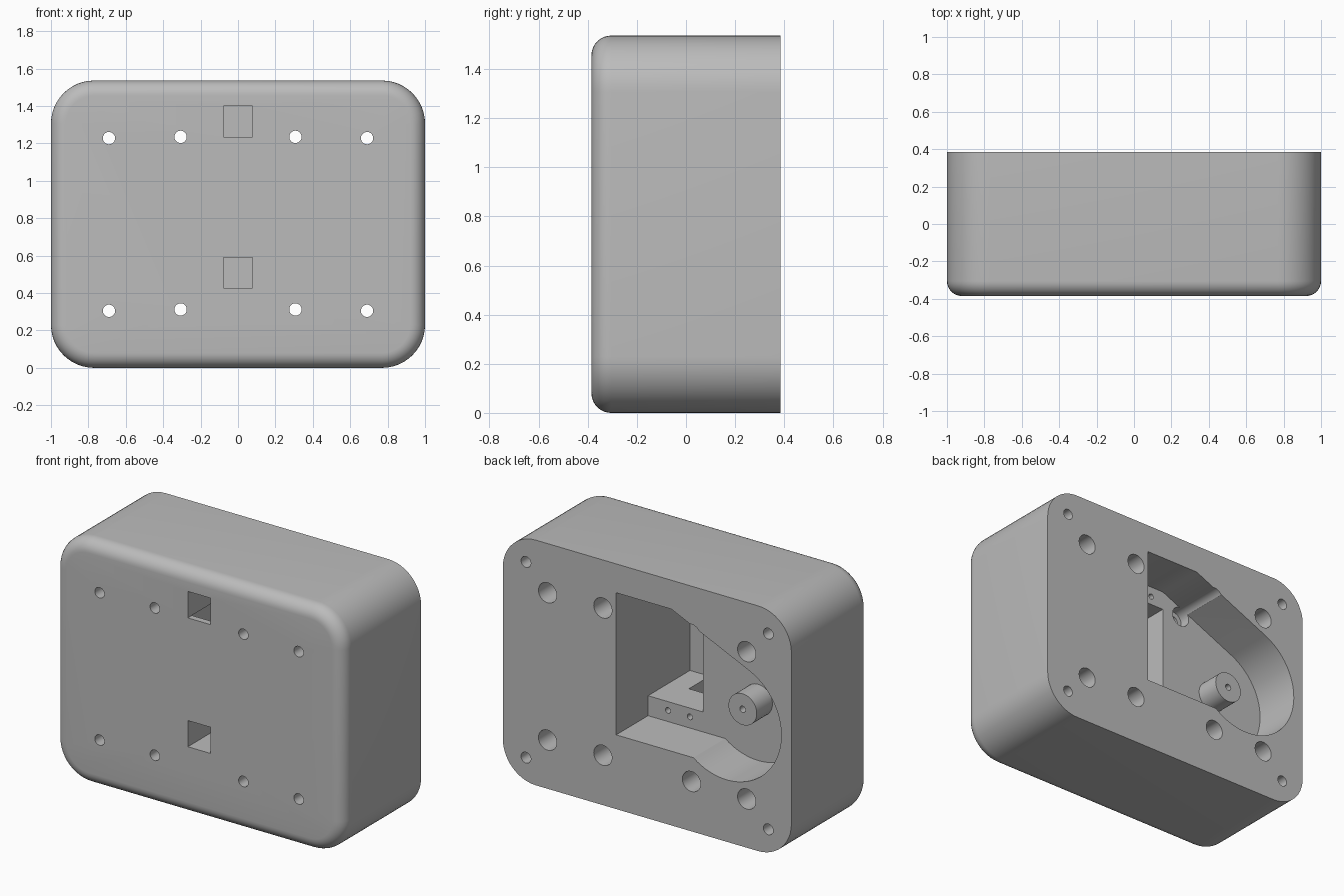
import bpy, bmesh, math

if "Cube" in bpy.data.objects:
    bpy.data.objects.remove(bpy.data.objects["Cube"])

BACK, FRONT = 0.385, -0.385
HEIGHT = 1.536
MID = HEIGHT / 2

grey = bpy.data.materials.new("plain grey")
grey.use_nodes = True
grey.diffuse_color = (0.5, 0.5, 0.5, 1)
grey.node_tree.nodes["Principled BSDF"].inputs["Base Color"].default_value = (0.5, 0.5, 0.5, 1)


def arc(cx, cz, r, start, end, steps):
    """Points on an arc, angles in degrees."""
    angles = [math.radians(start + (end - start) * i / steps) for i in range(steps + 1)]
    return [(cx + r * math.cos(a), cz + r * math.sin(a)) for a in angles]


def loft(name, rings):
    """Solid through rings, each a (y, outline in x and z) pair."""
    bm = bmesh.new()
    loops = [[bm.verts.new((x, y, z)) for x, z in outline] for y, outline in rings]
    n = len(loops[0])
    for a, b in zip(loops, loops[1:]):
        for i in range(n):
            bm.faces.new((a[i], a[(i + 1) % n], b[(i + 1) % n], b[i]))
    bm.faces.new(loops[0])
    bm.faces.new(loops[-1])
    bmesh.ops.recalc_face_normals(bm, faces=bm.faces)
    mesh = bpy.data.meshes.new(name)
    bm.to_mesh(mesh)
    bm.free()
    mesh.materials.append(grey)
    obj = bpy.data.objects.new(name, mesh)
    bpy.context.collection.objects.link(obj)
    return obj


def prism(name, outline, y0, y1):
    return loft(name, [(y0, outline), (y1, outline)])


def cylinder(name, x, z, r, y0, y1, sides=32):
    return prism(name, arc(x, z, r, 0, 360, sides)[:-1], y0, y1)


def box(name, x0, x1, z0, z1, y0, y1):
    return prism(name, [(x0, z0), (x1, z0), (x1, z1), (x0, z1)], y0, y1)


def activate(obj):
    bpy.ops.object.select_all(action="DESELECT")
    obj.select_set(True)
    bpy.context.view_layer.objects.active = obj


def cut(target, cutter):
    """Subtract the cutter and discard it."""
    cutter.hide_render = True
    mod = target.modifiers.new("cut", "BOOLEAN")
    mod.operation = "DIFFERENCE"
    mod.solver = "EXACT"
    mod.object = cutter
    activate(target)
    bpy.ops.object.modifier_apply(modifier=mod.name)
    bpy.data.objects.remove(cutter)


def rounded_outline(inset):
    r = 0.23
    cx, cz = 1 - r, MID - r
    points = []
    for i, (sx, sz) in enumerate([(1, 1), (-1, 1), (-1, -1), (1, -1)]):
        points += arc(sx * cx, MID + sz * cz, r - inset, 90 * i, 90 * i + 90, 12)
    return points


# Housing with a rounded front edge
fillet = 0.08
rings = []
for i in range(9):
    a = math.radians(90 * i / 8)
    rings.append((FRONT + fillet * (1 - math.sin(a)), rounded_outline(fillet * (1 - math.cos(a)))))
rings.insert(0, (BACK, rounded_outline(0)))
housing = loft("housing", rings)

# Shallow pocket: square corner running tangentially into a round bay
bay_x, bay_r = -0.55, 0.38
left, right, low, high = 0.214, -0.168, 0.465, 1.355
to_corner = math.atan2(high - MID, right - bay_x)
tangent = to_corner + math.acos(bay_r / math.hypot(right - bay_x, high - MID))
joint = 360 - math.degrees(math.asin((MID - low) / bay_r))
bay = arc(bay_x, MID, bay_r, math.degrees(tangent), joint, 40)
cut(housing, prism("pocket_cutter", [(left, low), (left, high), (right, high)] + bay, 0.07, 0.5))

# Deep well between the two mounting ledges
ledge_low, ledge_high = 0.59, 1.235
cut(housing, box("well_cutter", right, left, ledge_low, ledge_high, -0.345, 0.5))

# Front slots that open into the ledges
cut(housing, box("lower_slot_cutter", -0.078, 0.078, 0.427, ledge_low + 0.001, -0.5, -0.14))
cut(housing, box("upper_slot_cutter", -0.078, 0.078, ledge_high - 0.001, 1.4, -0.5, -0.14))

# Counterbored through holes, corner holes and ledge screw holes
for side in (-1, 1):
    for x, z0, z1 in ((0.69, 0.305, 1.228), (0.307, 0.312, 1.235)):
        for z in (z0, z1):
            cut(housing, cylinder("counterbore_cutter", side * x, z, 0.063, 0.0, 0.5))
            cut(housing, cylinder("through_cutter", side * x, z, 0.033, -0.5, 0.1))
    for z in (0.155, HEIGHT - 0.155):
        cut(housing, cylinder("corner_hole_cutter", side * 0.84, z, 0.034, 0.0, 0.5))
    for z in (0.535, 1.29):
        cut(housing, cylinder("screw_hole_cutter", side * 0.076, z, 0.018, -0.08, 0.2, 20))

# Post in the middle of the round bay
post = cylinder("post", bay_x, MID, 0.098, 0.06, 0.225, 40)
cut(post, cylinder("post_hole_cutter", bay_x, MID, 0.02, 0.1, 0.3, 20))

for obj in (housing, post):
    activate(obj)
    bpy.ops.object.shade_smooth_by_angle(angle=math.radians(30))
